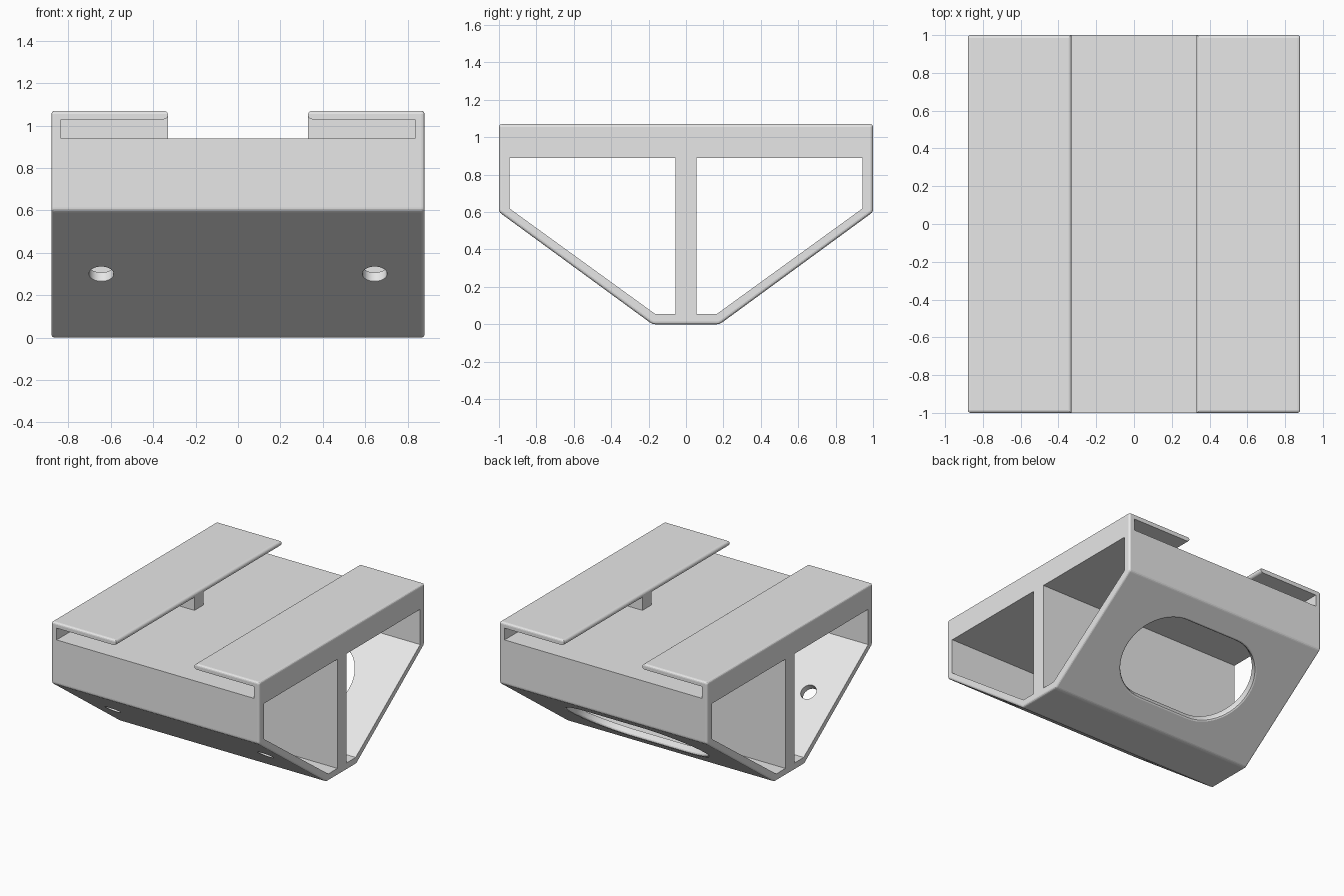
import bpy, bmesh, math
from mathutils import Vector, Matrix

cube = bpy.data.objects.get("Cube")
if cube:
    bpy.data.objects.remove(cube)

# One grey plastic
grey = bpy.data.materials.new("grey_plastic")
grey.use_nodes = True
colour = (0.8, 0.8, 0.8, 1)
grey.diffuse_color = colour
grey.node_tree.nodes["Principled BSDF"].inputs["Base Color"].default_value = colour

HALF_X = 0.88
RIB = 0.055
SLOPE = Vector((0, 0.82, 0.6)).normalized()


def finish(name, bm):
    bmesh.ops.recalc_face_normals(bm, faces=bm.faces)
    mesh = bpy.data.meshes.new(name)
    bm.to_mesh(mesh)
    bm.free()
    mesh.materials.append(grey)
    ob = bpy.data.objects.new(name, mesh)
    bpy.context.collection.objects.link(ob)
    return ob


def loft(name, rings, bevel=0):
    """Closed solid through rings with equal point counts."""
    bm = bmesh.new()
    loops = [[bm.verts.new(p) for p in ring] for ring in rings]
    for a, b in zip(loops, loops[1:]):
        for i in range(len(a)):
            j = (i + 1) % len(a)
            bm.faces.new((a[i], a[j], b[j], b[i]))
    bm.faces.new(loops[0])
    bm.faces.new(loops[-1])
    if bevel:
        bmesh.ops.recalc_face_normals(bm, faces=bm.faces)
        bmesh.ops.bevel(bm, geom=bm.edges[:], offset=bevel, segments=3,
                        profile=0.5, affect='EDGES')
    return finish(name, bm)


def along_x(name, profile, half, bevel=0):
    return loft(name, [[(x, y, z) for y, z in profile] for x in (-half, half)], bevel)


def along_y(name, profile, start, end):
    return loft(name, [[(x, y, z) for x, z in profile] for y in (start, end)])


def slope_hole(name, side, x, straight, radius, flare):
    """Rounded slot cutter square to a sloping wall, with a softened rim."""
    up = Vector((0, side * SLOPE.y, SLOPE.z))
    out = Vector((0, side * SLOPE.z, -SLOPE.y))
    centre = Vector((x, side * 0.59, 0.3))
    rings = []
    for depth, grow in ((0.1, 1), (0, 1), (-0.3 * flare, 0.3), (-flare, 0), (-0.1, 0)):
        ring = []
        for i in range(72):
            a = math.tau * (i + 0.5) / 72
            r = radius + flare * grow
            u = math.cos(a) * r + math.copysign(straight, math.cos(a))
            ring.append(centre + Vector((u, 0, 0)) + up * math.sin(a) * r + out * depth)
        rings.append(ring)
    return loft(name, rings)


def lip_arc(first, last, steps=6):
    """Part of the round lip edge, angles in degrees."""
    return [(0.35 + 0.02 * math.cos(math.radians(first + (last - first) * i / steps)),
             1.05 + 0.02 * math.sin(math.radians(first + (last - first) * i / steps)))
            for i in range(steps + 1)]


# Outer hull
hull = [(-1, 1.07), (-1, 0.6), (-0.18, 0), (0.18, 0), (1, 0.6), (1, 1.07)]
body = along_x("mounting_bracket", hull, HALF_X, 0.015)
cutters = []

# Open side bays on both sides of the centre wall
bay = [(RIB, 0.89), (RIB, 0.055), (0.165, 0.055), (0.945, 0.62), (0.945, 0.89)]
for s in (-1, 1):
    cutters.append(along_x("bay_cutter", [(s * y, z) for y, z in bay], 1))

# Top slot between the two round-edged lips
right = [(0.33, 0.94)] + lip_arc(180, 90) + [(0.35, 1.2)]
slot = right + [(-x, z) for x, z in reversed(right)]
cutters.append(along_y("slot_cutter", slot, -1.1, 1.1))

# Channels under the lips, stopped by the middle rib
pocket = [(0.28, 0.94), (0.835, 0.94), (0.835, 1.03)] + lip_arc(270, 180) + [(0.28, 1.05)]
for sx in (-1, 1):
    for sy in (-1, 1):
        cutters.append(along_y("channel_cutter", [(sx * x, z) for x, z in pocket],
                               sy * RIB, sy * 1.1))

# Screw holes in the front slope, large rounded window in the back slope
for x in (-0.645, 0.645):
    cutters.append(slope_hole("screw_cutter", -1, x, 0, 0.058, 0.002))
cutters.append(slope_hole("window_cutter", 1, 0, 0.22, 0.327, 0.015))

# Carve the hull and discard the cutters
for c in cutters:
    c.hide_render = True
    m = body.modifiers.new("cut", 'BOOLEAN')
    m.operation = 'DIFFERENCE'
    m.solver = 'EXACT'
    m.object = c
bpy.context.view_layer.update()
carved = bpy.data.meshes.new_from_object(
    body.evaluated_get(bpy.context.evaluated_depsgraph_get()))
body.modifiers.clear()
body.data = carved
carved.materials.clear()
carved.materials.append(grey)
for c in cutters:
    bpy.data.objects.remove(c)

# Smooth only the hole walls
bpy.ops.object.select_all(action='DESELECT')
body.select_set(True)
bpy.context.view_layer.objects.active = body
bpy.ops.object.shade_smooth_by_angle(angle=math.radians(5.5))
